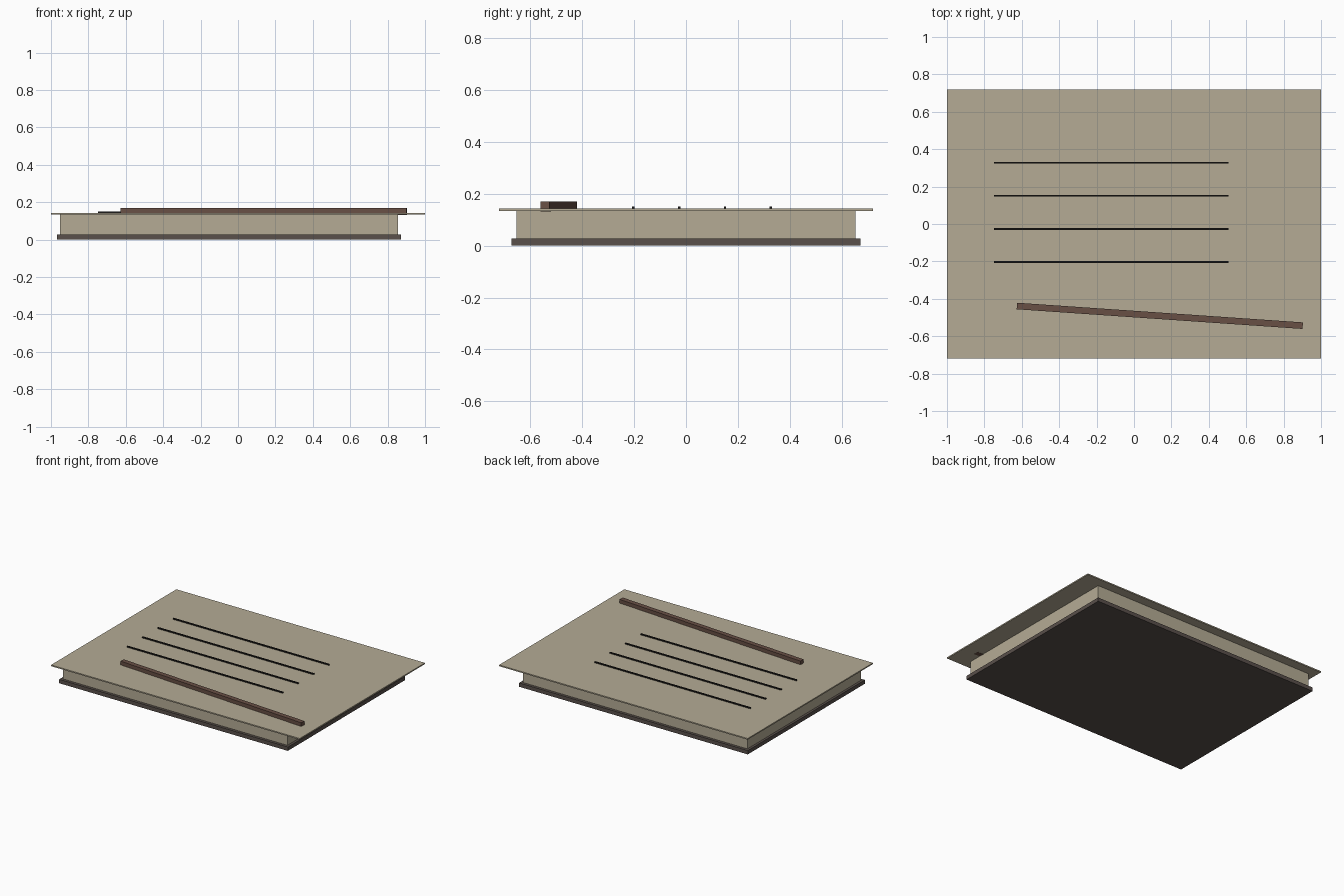
import bpy
import math

if "Cube" in bpy.data.objects:
    bpy.data.objects.remove(bpy.data.objects["Cube"])


def material(name, rgb):
    m = bpy.data.materials.new(name)
    m.diffuse_color = (*rgb, 1)
    m.use_nodes = True
    m.node_tree.nodes["Principled BSDF"].inputs["Base Color"].default_value = m.diffuse_color
    return m


paper = material("paper", (0.46, 0.41, 0.30))
dark = material("dark_board", (0.10, 0.08, 0.07))
brown = material("brown_wood", (0.14, 0.08, 0.06))
ink = material("ink", (0.012, 0.011, 0.010))


def box(name, center, size, mat, angle=0.0):
    bpy.ops.mesh.primitive_cube_add(size=1, location=center)
    ob = bpy.context.object
    ob.name = name
    ob.scale = size
    bpy.ops.object.transform_apply(location=False, rotation=False, scale=True)
    ob.rotation_euler.z = angle
    ob.data.materials.append(mat)
    return ob


# Back cover, page stack and the wider loose top sheet
box("back_cover", (-0.048, 0, 0.014), (1.84, 1.345, 0.028), dark)
box("page_stack", (-0.048, 0, 0.081), (1.805, 1.305, 0.108), paper)
box("top_sheet", (0, 0, 0.138), (2.0, 1.44, 0.009), paper)

# Ruled lines standing slightly proud of the sheet
for i in range(4):
    box(f"ruled_line_{i + 1}", (-0.122, -0.203 + i * 0.1767, 0.146),
        (1.255, 0.009, 0.010), ink)

# Slanted pencil, pressed just through the sheet
box("pencil", (0.138, -0.491, 0.151), (1.532, 0.035, 0.037), brown, -math.atan(0.105 / 1.528))
